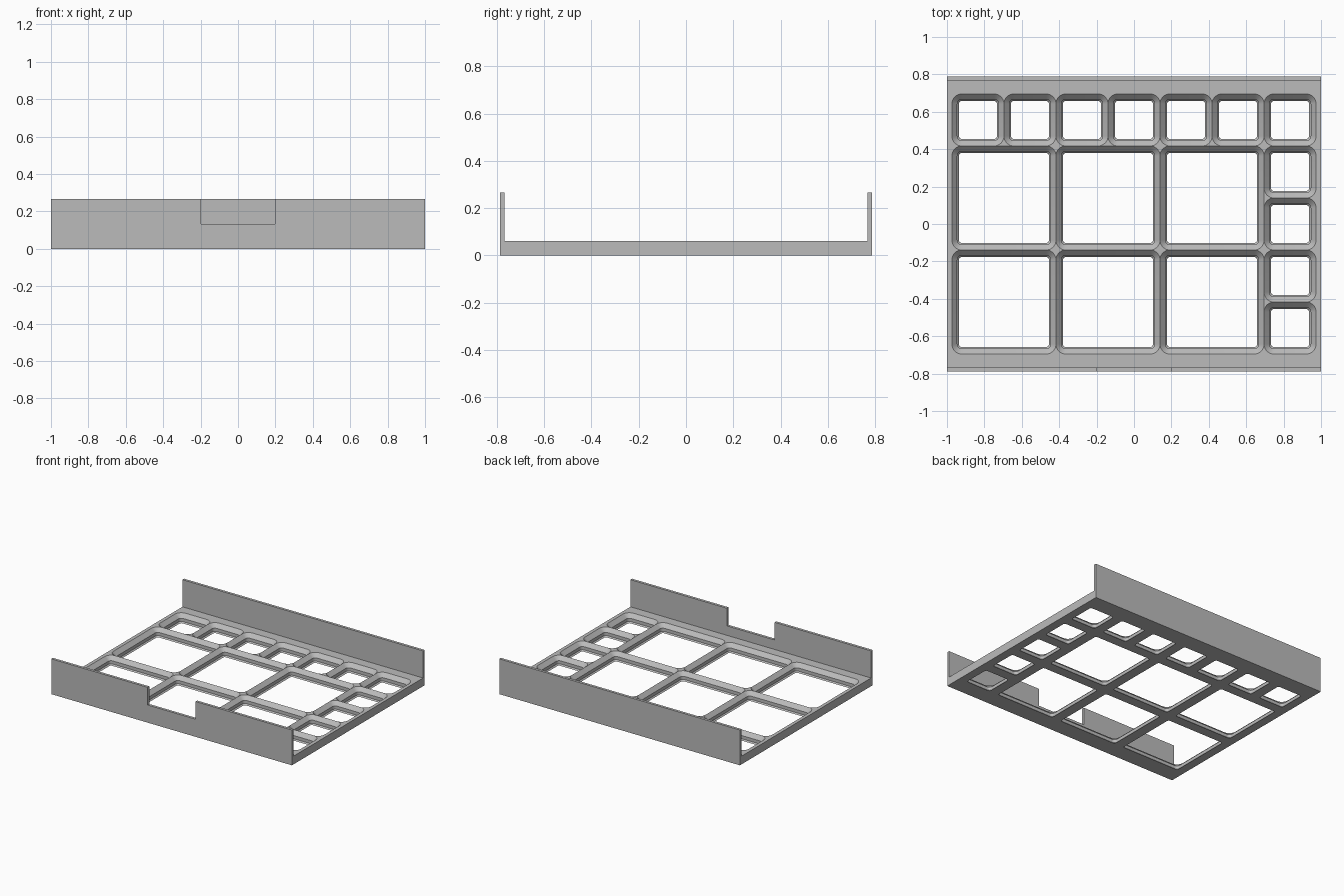
import bpy, bmesh, math
from mathutils import Vector

if "Cube" in bpy.data.objects:
    bpy.data.objects.remove(bpy.data.objects["Cube"], do_unlink=True)

S = 2 / 151            # one design unit in scene units
HALF = 21              # small compartment size
W, D = 75.5, 59.5      # half extents of the tray
GX, GY = 73.5, 52.5    # half extents of the compartment grid
BASE, WALL, HEIGHT = 4.65, 1.5, 20
ARC = 8                # segments per rounded corner

grey = bpy.data.materials.new("Grey plastic")
grey.use_nodes = True
grey.diffuse_color = (0.5, 0.5, 0.5, 1)
grey.node_tree.nodes["Principled BSDF"].inputs["Base Color"].default_value = (0.5, 0.5, 0.5, 1)


def finish(bm, name):
    bmesh.ops.scale(bm, vec=(S, S, S), verts=bm.verts)
    mesh = bpy.data.meshes.new(name)
    bm.to_mesh(mesh)
    bm.free()
    mesh.materials.append(grey)
    ob = bpy.data.objects.new(name, mesh)
    bpy.context.collection.objects.link(ob)
    return ob


def box(name, lo, hi):
    bm = bmesh.new()
    bmesh.ops.create_cube(bm, size=1)
    lo, hi = Vector(lo), Vector(hi)
    bmesh.ops.scale(bm, vec=hi - lo, verts=bm.verts)
    bmesh.ops.translate(bm, vec=(lo + hi) / 2, verts=bm.verts)
    return finish(bm, name)


def wall(name, outline, y):
    """Extrude an x-z outline backwards by the wall thickness."""
    bm = bmesh.new()
    face = bm.faces.new([bm.verts.new((x, y, z)) for x, z in outline])
    new = bmesh.ops.extrude_face_region(bm, geom=[face])["geom"]
    bmesh.ops.translate(bm, vec=(0, WALL, 0),
                        verts=[v for v in new if isinstance(v, bmesh.types.BMVert)])
    bmesh.ops.recalc_face_normals(bm, faces=bm.faces)
    return finish(bm, name)


def rounded_ring(bm, x0, y0, size, inset, z):
    """Counter-clockwise rounded square, starting at the lower left corner."""
    r = 4 - inset
    half, reach = size / 2, size / 2 - 4
    ring = []
    for k, (sx, sy) in enumerate([(-1, -1), (1, -1), (1, 1), (-1, 1)]):
        for i in range(ARC + 1):
            a = math.pi * (1 + k / 2 + i / ARC / 2)
            ring.append(bm.verts.new((x0 + half + sx * reach + r * math.cos(a),
                                      y0 + half + sy * reach + r * math.sin(a), z)))
    return ring


def compartment(bm, x0, y0, size):
    # Stepped, chamfered opening from bottom to top
    rings = [rounded_ring(bm, x0, y0, size, inset, z)
             for inset, z in [(2.85, 0), (2.15, 0.7), (2.15, 2.5), (0, BASE)]]
    n = len(rings[0])
    for a, b in zip(rings, rings[1:]):
        for i in range(n):
            j = (i + 1) % n
            bm.faces.new((a[j], a[i], b[i], b[j]))
    # Flat corners on top, and the full underside border
    for ring, z, top in ((rings[0], 0, False), (rings[-1], BASE, True)):
        corners = [bm.verts.new((x0 + u * size, y0 + v * size, z))
                   for u, v in ((0, 0), (1, 0), (1, 1), (0, 1))]
        for k, c in enumerate(corners):
            start = k * (ARC + 1)
            for p, q in zip(ring[start:start + ARC], ring[start + 1:start + ARC + 1]):
                bm.faces.new((p, c, q) if top else (q, c, p))
            if not top:
                bm.faces.new((ring[(start + ARC + 1) % n], corners[(k + 1) % 4],
                              c, ring[start + ARC]))


# Compartment grid: six large cells, a back row and a left column of small ones
bm = bmesh.new()
for col in range(3):
    for row in range(2):
        compartment(bm, -GX + col * 2 * HALF, -GY + row * 2 * HALF, 2 * HALF)
for col in range(7):
    compartment(bm, -GX + col * HALF, GY - HALF, HALF)
for row in range(4):
    compartment(bm, GX - HALF, -GY + row * HALF, HALF)
grid = finish(bm, "compartment_grid")
bpy.context.view_layer.objects.active = grid
grid.select_set(True)
bpy.ops.object.shade_smooth_by_angle(angle=math.radians(30))

# Solid border around the grid
inner = D - WALL
box("front_border", (-W, -inner, 0), (W, -GY, BASE))
box("back_border", (-W, GY, 0), (W, inner, BASE))
box("right_border", (-W, -GY, 0), (-GX, GY, BASE))
box("left_border", (GX, -GY, 0), (W, GY, BASE))

# Upright walls, the front one with a central notch
wall("back_wall", [(-W, 0), (W, 0), (W, HEIGHT), (-W, HEIGHT)], inner)
wall("front_wall", [(-W, 0), (W, 0), (W, HEIGHT), (15, HEIGHT), (15, 10),
                    (-15, 10), (-15, HEIGHT), (-W, HEIGHT)], -D)
